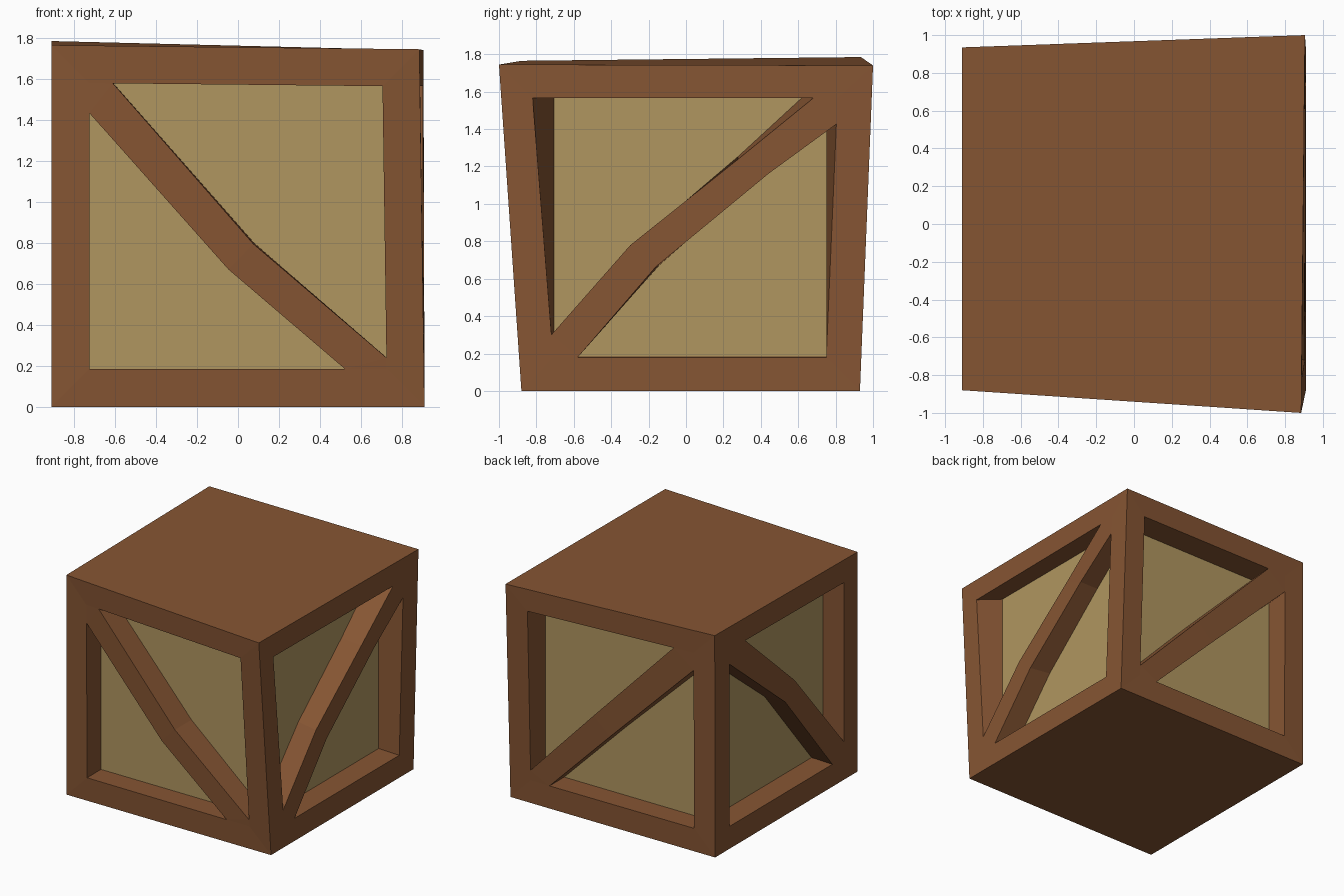
import bpy, bmesh

if "Cube" in bpy.data.objects:
    bpy.data.objects.remove(bpy.data.objects["Cube"])


def material(name, color):
    m = bpy.data.materials.new(name)
    m.diffuse_color = (*color, 1)
    m.use_nodes = True
    m.node_tree.nodes["Principled BSDF"].inputs["Base Color"].default_value = m.diffuse_color
    return m


WOOD = material("brown wood", (0.238, 0.091, 0.033))
PANEL = material("tan panel", (0.434, 0.305, 0.117))

# Slightly crooked crate corners: bottom ring, then top ring (counter-clockwise)
CORNERS = [(-.91, -.88, 0), (.91, -.88, 0), (.91, .93, 0), (-.91, .93, 0),
           (-.91, -.88, 1.765), (.885, -1, 1.745), (.905, 1, 1.74), (-.91, .935, 1.785)]
LOW, HIGH = (-.725, -.705, .185), (.725, .75, 1.58)    # inner panel box

# Per side: depth axis, panel depth, corner ring, opening (bottom pair, top pair),
# and the brace's upper and lower edges in opening coordinates
SIDES = {
    "front": (1, -.705, (0, 1, 5, 4),
              [(-.725, .185), (.725, .185), (.705, 1.565), (-.725, 1.58)],
              [(.08, 1), (.555, .44), (1, .04)], [(0, .895), (.47, .35), (.86, 0)]),
    "back": (1, .75, (3, 2, 6, 7),
             [(-.725, .185), (.725, .185), (.72, 1.565), (-.725, 1.6)],
             [(.12, 1), (.61, .485), (1, .06)], [(0, .9), (.51, .39), (.885, 0)]),
    "right": (0, .725, (1, 2, 6, 5),
              [(-.71, .18), (.75, .18), (.81, 1.565), (-.82, 1.565)],
              [(0, .087), (.30, .433), (.675, .765), (.92, 1)],
              [(.09, 0), (.387, .35), (.777, .708), (1, .9)]),
    "left": (0, -.725, (0, 3, 7, 4),
             [(-.705, .18), (.75, .18), (.75, 1.6), (-.705, 1.585)],
             [(0, .09), (.43, .61), (.86, 1)], [(.1, 0), (.51, .515), (1, .92)]),
}


def bilinear(q, u, v):
    return tuple((a * (1 - u) + b * u) * (1 - v) + (d * (1 - u) + c * u) * v
                 for a, b, c, d in zip(*q))


def place(axis, h, depth, z):
    return (h, depth, z) if axis == 1 else (depth, h, z)


def finish(bm, name, mats):
    bmesh.ops.recalc_face_normals(bm, faces=bm.faces)
    me = bpy.data.meshes.new(name)
    bm.to_mesh(me)
    bm.free()
    for m in mats:
        me.materials.append(m)
    bpy.context.collection.objects.link(bpy.data.objects.new(name, me))


def rings(axis, depth, ring, opening):
    """Opening on the outer surface and its matching panel rectangle."""
    hi = 1 - axis
    quad = [CORNERS[i] for i in ring]
    outer = []
    for h, z in opening:
        u = (h - quad[0][hi]) / (quad[1][hi] - quad[0][hi])
        outer.append(place(axis, h, bilinear(quad, u, z / 1.765)[axis], z))
    a, b = LOW[hi], HIGH[hi]
    inner = [place(axis, h, depth, z) for h, z in
             ((a, LOW[2]), (b, LOW[2]), (b, HIGH[2]), (a, HIGH[2]))]
    return outer, inner


# Crate box: thick frame, recessed panels, solid top and bottom
bm = bmesh.new()
hull = [bm.verts.new(c) for c in CORNERS]
bm.faces.new(hull[:4])
bm.faces.new(hull[4:])
for axis, depth, ring, opening, _, _ in SIDES.values():
    outer, inner = rings(axis, depth, ring, opening)
    c = [hull[i] for i in ring]
    o = [bm.verts.new(p) for p in outer]
    n = [bm.verts.new(p) for p in inner]
    for i in range(4):
        j = (i + 1) % 4
        bm.faces.new((c[i], c[j], o[j], o[i]))
        bm.faces.new((o[i], o[j], n[j], n[i]))
    bm.faces.new(n).material_index = 1
finish(bm, "crate_box", [WOOD, PANEL])

# Bent diagonal braces, flush with the frame and pointed into the corners
for name, (axis, depth, ring, opening, up, down) in SIDES.items():
    outer, inner = rings(axis, depth, ring, opening)
    start = (0, round(up[0][1]))
    end = (1, round(up[-1][1]))
    outline = [start] + down + [end] + up[::-1]
    k = len(up)
    bm = bmesh.new()
    layers = [[bm.verts.new(bilinear(q, u, v)) for u, v in outline] for q in (outer, inner)]
    n = len(outline)
    for L in layers:
        bm.faces.new((L[0], L[1], L[-1]))
        for i in range(1, k):
            bm.faces.new((L[i], L[i + 1], L[n - i - 1], L[n - i]))
        bm.faces.new((L[k], L[k + 1], L[k + 2]))
    a, b = layers
    for i in range(n):
        j = (i + 1) % n
        bm.faces.new((a[i], a[j], b[j], b[i]))
    finish(bm, name + "_brace", [WOOD])
